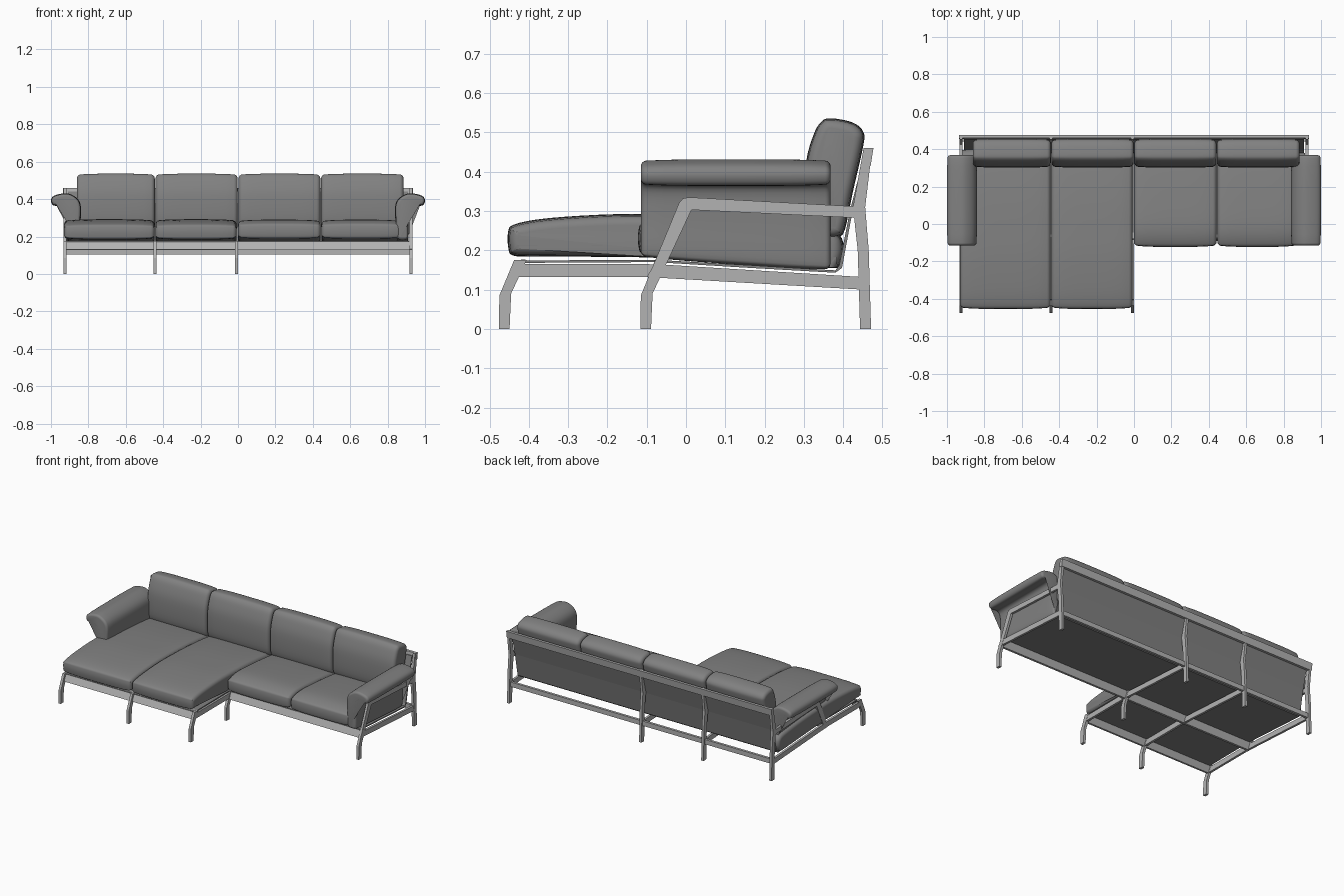
import bpy, bmesh, math
from mathutils import Vector

if "Cube" in bpy.data.objects:
    bpy.data.objects.remove(bpy.data.objects["Cube"])


def material(name, value):
    m = bpy.data.materials.new(name)
    m.use_nodes = True
    colour = (value, value, value, 1)
    m.diffuse_color = colour
    m.node_tree.nodes["Principled BSDF"].inputs["Base Color"].default_value = colour
    return m


LEATHER = material("grey leather", 0.22)
METAL = material("light grey metal", 0.45)


def finish(bm, name, mat, smooth=False):
    bmesh.ops.recalc_face_normals(bm, faces=bm.faces)
    mesh = bpy.data.meshes.new(name)
    bm.to_mesh(mesh)
    bm.free()
    mesh.materials.append(mat)
    obj = bpy.data.objects.new(name, mesh)
    bpy.context.collection.objects.link(obj)
    if smooth:
        bpy.ops.object.select_all(action="DESELECT")
        obj.select_set(True)
        bpy.context.view_layer.objects.active = obj
        bpy.ops.object.shade_smooth_by_angle(angle=math.radians(50))
    return obj


def prism(name, outline, x0, x1, mat=METAL):
    """Flat-sided part: a (y, z) outline extruded from x0 to x1."""
    bm = bmesh.new()
    face = bm.faces.new([bm.verts.new((x0, y, z)) for y, z in outline])
    new = bmesh.ops.extrude_face_region(bm, geom=[face])["geom"]
    verts = [v for v in new if isinstance(v, bmesh.types.BMVert)]
    bmesh.ops.translate(bm, verts=verts, vec=(x1 - x0, 0, 0))
    return finish(bm, name, mat)


def beam(name, x0, x1, y0, y1, z0, z1):
    return prism(name, [(y0, z0), (y1, z0), (y1, z1), (y0, z1)], x0, x1)


def smooth_loop(points, steps=4):
    """Closed curve passing through the given points."""
    pts = [Vector(p) for p in points]
    n, out = len(pts), []
    for i in range(n):
        a, b, c, d = (pts[(i + k - 1) % n] for k in range(4))
        for s in range(steps):
            t = s / steps
            out.append(0.5 * (2 * b + (c - a) * t + (2 * a - 5 * b + 4 * c - d) * t * t
                              + (3 * b - a - 3 * c + d) * t ** 3))
    return out


def cushion(name, profile, start, end, along="x", radius=0.02, puff=0.008, warp=None):
    """Padded part: a smooth profile swept along an axis, with rounded ends."""
    loop = smooth_loop(profile)
    n = len(loop)
    area = sum(loop[i].x * loop[(i + 1) % n].y - loop[(i + 1) % n].x * loop[i].y
               for i in range(n))
    sign = 1 if area > 0 else -1
    normals = []
    for i in range(n):
        t = (loop[(i + 1) % n] - loop[i - 1]).normalized()
        normals.append(Vector((-t.y, t.x)) * sign)
    length = end - start
    edge = [radius * (1 - math.cos(k * math.pi / 10)) for k in range(6)]
    inner = [radius + (length - 2 * radius) * k / 10 for k in range(1, 10)]
    stations = edge + inner + [length - e for e in reversed(edge)]
    bm = bmesh.new()
    rings = []
    for s in stations:
        near = min(s, length - s, radius) / radius
        inset = radius * (1 - math.sqrt(max(0, 1 - (1 - near) ** 2)))
        inset += puff * (2 * s / length - 1) ** 4
        ring = []
        for p, nor in zip(loop, normals):
            q = p + nor * inset
            co = (start + s, q.x, q.y) if along == "x" else (q.x, start + s, q.y)
            ring.append(bm.verts.new(warp(*co) if warp else co))
        rings.append(ring)
    for a, b in zip(rings, rings[1:]):
        for i in range(n):
            j = (i + 1) % n
            bm.faces.new((a[i], a[j], b[j], b[i]))
    bm.faces.new(rings[0])
    bm.faces.new(rings[-1])
    return finish(bm, name, LEATHER, True)


# Side frames: back legs, rails, front legs, arm supports
HALF = 0.008
END = 0.925
MID_L, MID_R = -0.007, -0.445
BACK_LEG = [(0.443, 0), (0.471, 0), (0.465, 0.2), (0.456, 0.31), (0.474, 0.46),
            (0.452, 0.46), (0.425, 0.31), (0.437, 0.2)]
ARM_FRAME = [(-0.085, 0.09), (0.014, 0.303), (0.445, 0.282), (0.445, 0.311),
             (0.008, 0.335), (-0.008, 0.332), (-0.018, 0.32), (-0.115, 0.085)]
SHORT_LEG = [(-0.116, 0), (-0.089, 0), (-0.085, 0.09), (-0.045, 0.176),
             (-0.077, 0.176), (-0.115, 0.085)]
SHORT_RAIL = [(-0.1, 0.132), (0.45, 0.1), (0.45, 0.132), (-0.08, 0.165)]
LONG_LEG = [(y - 0.36, z) for y, z in SHORT_LEG]
LONG_RAIL = [(-0.45, 0.132), (-0.1, 0.132), (0.45, 0.1), (0.45, 0.132),
             (-0.1, 0.165), (-0.435, 0.165)]

for label, x in (("left", END), ("inner_left", MID_L), ("inner_right", MID_R), ("right", -END)):
    prism(label + "_back_leg", BACK_LEG, x - HALF, x + HALF)
    thin = HALF * 0.9
    if x == END:
        prism(label + "_rail", SHORT_RAIL, x - thin, x + thin)
    else:
        prism(label + "_rail", LONG_RAIL, x - thin, x + thin)
        prism(label + "_chaise_leg", LONG_LEG, x - HALF, x + HALF)
    if x in (END, MID_L):
        prism(label + "_front_leg", SHORT_LEG, x - HALF, x + HALF)
    if abs(x) == END:
        arm = ARM_FRAME if x == END else [(-0.067, 0.13)] + ARM_FRAME[1:-1] + [(-0.097, 0.13)]
        prism(label + "_arm_frame", arm, x - thin, x + thin)

# Cross beams
prism("chaise_front_beam", [(-0.442, 0.13), (-0.43, 0.13), (-0.408, 0.177), (-0.42, 0.177)],
      -END, MID_L)
prism("seat_front_beam", [(-0.09, 0.127), (-0.076, 0.127), (-0.056, 0.177), (-0.07, 0.177)],
      -END, END)
beam("rear_beam", -END, END, 0.442, 0.458, 0.103, 0.133)
prism("top_back_rail", [(0.454, 0.415), (0.47, 0.415), (0.477, 0.46), (0.46, 0.46)],
      -0.935, 0.935)

# Thin slings under the seats and behind the back cushions
prism("seat_sling", [(-0.08, 0.17), (0.15, 0.156), (0.38, 0.143), (0.38, 0.149),
                     (0.15, 0.163), (-0.08, 0.176)], -0.915, 0.915, LEATHER)
prism("chaise_sling", [(-0.425, 0.168), (-0.08, 0.17), (-0.08, 0.176), (-0.425, 0.174)],
      -0.915, MID_L, LEATHER)
prism("back_sling", [(0.38, 0.143), (0.397, 0.155), (0.424, 0.3), (0.46, 0.44),
                     (0.453, 0.44), (0.417, 0.3), (0.39, 0.162), (0.38, 0.149)],
      -0.91, 0.91, LEATHER)

# Seat cushions
REAR = [(0.15, 0.282), (0.34, 0.262), (0.39, 0.24), (0.402, 0.2), (0.39, 0.162),
        (0.36, 0.155), (0.1, 0.168)]
SOFA_SEAT = [(-0.107, 0.19), (-0.12, 0.205), (-0.121, 0.25), (-0.105, 0.272),
             (-0.02, 0.29)] + REAR + [(-0.06, 0.185)]
CHAISE_SEAT = [(-0.44, 0.187), (-0.452, 0.205), (-0.453, 0.245), (-0.437, 0.266),
               (-0.35, 0.282), (-0.18, 0.292), (-0.02, 0.29)] + REAR + [(-0.1, 0.182), (-0.38, 0.184)]
for name, prof, x0, x1 in (("chaise_seat_outer", CHAISE_SEAT, -0.93, -0.446),
                           ("chaise_seat_inner", CHAISE_SEAT, -0.442, -0.008),
                           ("sofa_seat_inner", SOFA_SEAT, 0.0, 0.442),
                           ("sofa_seat_outer", SOFA_SEAT, 0.446, 0.87)):
    cushion(name, prof, x0, x1)

# Back cushions
BACK = [(0.36, 0.232), (0.32, 0.245), (0.303, 0.3), (0.305, 0.42), (0.325, 0.495),
        (0.345, 0.528), (0.37, 0.536), (0.425, 0.525), (0.452, 0.5), (0.45, 0.46),
        (0.425, 0.35), (0.405, 0.255), (0.39, 0.235)]
for k, (x0, x1) in enumerate([(-0.862, -0.445), (-0.441, -0.002), (0.003, 0.44), (0.444, 0.885)]):
    cushion("back_cushion_%d" % (k + 1), BACK, x0, x1, puff=0.006)

# Arms: upright pad folding outward over the frame
ARM = [(0.86, 0.183), (0.847, 0.2), (0.842, 0.28), (0.84, 0.36), (0.858, 0.402), (0.9, 0.428),
       (0.94, 0.43), (0.985, 0.417), (1.0, 0.395), (0.992, 0.37), (0.97, 0.364),
       (0.935, 0.366), (0.917, 0.345), (0.912, 0.28), (0.912, 0.2), (0.9, 0.183)]


def drop_rear(x, y, z):
    lower = max(0, (0.34 - z) / 0.16)
    return x, y, z - lower * (y + 0.115) * 0.07


for label, side in (("left", 1), ("right", -1)):
    cushion(label + "_arm", [(side * x, z) for x, z in ARM], -0.115, 0.368, "y",
            radius=0.014, puff=0.004, warp=drop_rear)
